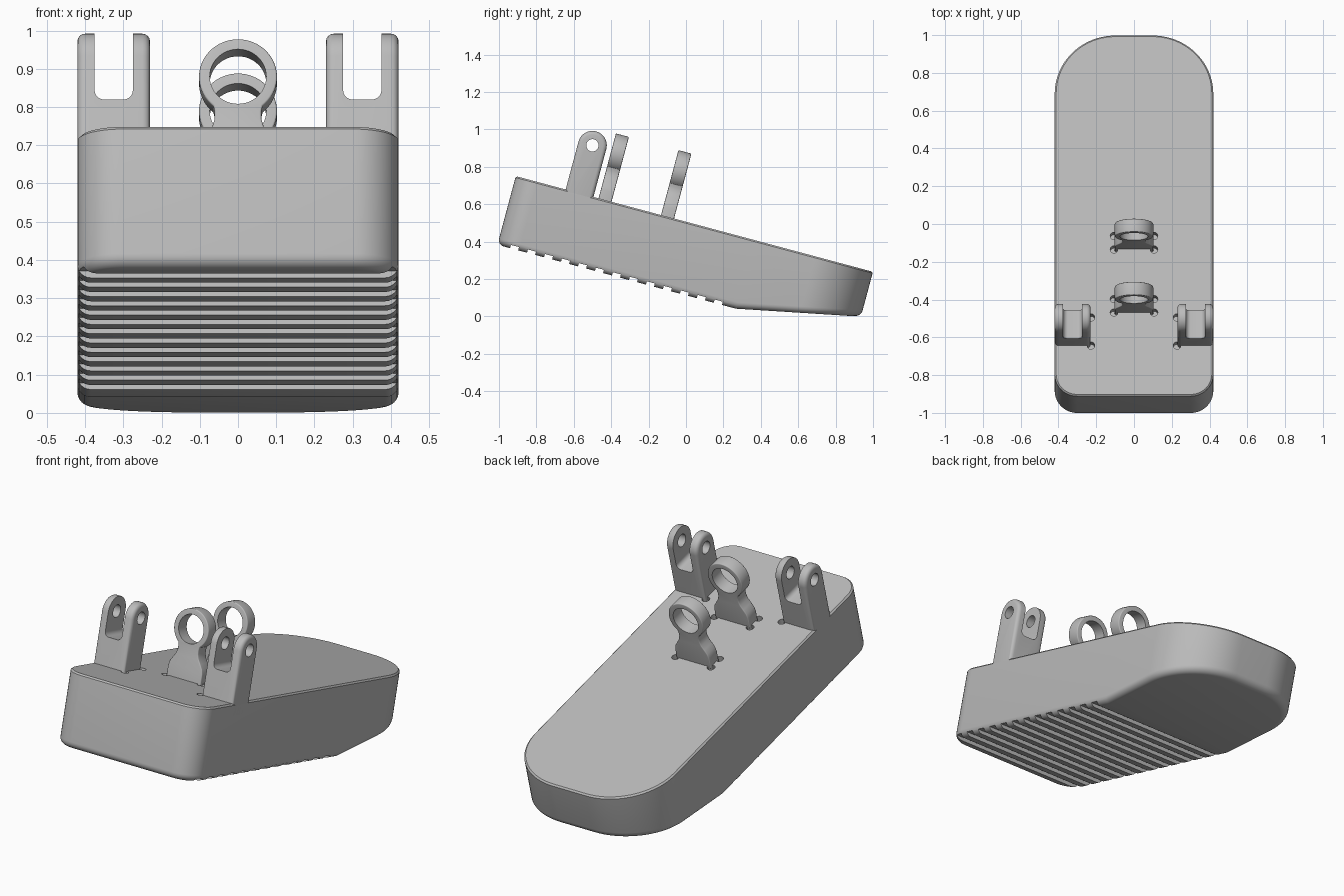
import bpy, bmesh
from math import sin, cos, pi, radians, atan2
from mathutils import Matrix, Vector

cube = bpy.data.objects.get("Cube")
if cube:
    bpy.data.objects.remove(cube)

grey = bpy.data.materials.new("plain grey")
grey.use_nodes = True
COLOUR = (0.5, 0.5, 0.5, 1)
grey.diffuse_color = COLOUR
grey.node_tree.nodes["Principled BSDF"].inputs["Base Color"].default_value = COLOUR

# Local frame: x across, y along the deck, z out of the deck; then tilted
TILT = Matrix.Translation((0, -0.91, 0.75)) @ Matrix.Rotation(radians(-15), 4, "X")
HALF, LENGTH, DEPTH, TAIL, BEND = 0.42, 1.977, 0.38, 0.248, 1.32


def finish(bm, name):
    bmesh.ops.recalc_face_normals(bm, faces=bm.faces)
    bm.transform(TILT)
    mesh = bpy.data.meshes.new(name)
    bm.to_mesh(mesh)
    bm.free()
    mesh.materials.append(grey)
    obj = bpy.data.objects.new(name, mesh)
    bpy.context.collection.objects.link(obj)
    return obj


def arc(cx, cy, r, start, end, steps):
    angles = [radians(start + (end - start) * i / steps) for i in range(steps + 1)]
    return [(cx + r * cos(a), cy + r * sin(a)) for a in angles]


def add_prism(bm, points, axis, lo, hi, bevel=0):
    """Extrude a 2D outline along the given axis, optionally rounding both rims."""
    def place(p, q):
        return Vector({"x": (q, p[0], p[1]), "y": (p[0], q, p[1]), "z": (p[0], p[1], q)}[axis])
    ends = [[bm.verts.new(place(p, q)) for p in points] for q in (lo, hi)]
    caps = [bm.faces.new(ring) for ring in ends]
    n = len(points)
    for i in range(n):
        j = (i + 1) % n
        bm.faces.new((ends[0][i], ends[0][j], ends[1][j], ends[1][i]))
    if bevel:
        bmesh.ops.recalc_face_normals(bm, faces=bm.faces)
        rims = list({e for f in caps for e in f.edges})
        bmesh.ops.bevel(bm, geom=rims, offset=bevel, segments=4, profile=0.5,
                        affect="EDGES", clamp_overlap=True)


def prism(name, points, axis, lo, hi, bevel=0):
    bm = bmesh.new()
    add_prism(bm, points, axis, lo, hi, bevel)
    return finish(bm, name)


def activate(obj):
    bpy.ops.object.select_all(action="DESELECT")
    obj.select_set(True)
    bpy.context.view_layer.objects.active = obj


def cut(obj, *cutters):
    activate(obj)
    for cutter in cutters:
        cutter.hide_render = True
        mod = obj.modifiers.new("cut", "BOOLEAN")
        mod.operation, mod.solver, mod.object = "DIFFERENCE", "EXACT", cutter
        bpy.ops.object.modifier_apply(modifier=mod.name)
        bpy.data.objects.remove(cutter)


def smooth(obj):
    activate(obj)
    bpy.ops.object.shade_smooth_by_angle(angle=radians(32))


# Body: rounded plan outline lofted down to a bent, filleted underside
def outline(inset):
    w, front, back = HALF - inset, 0.12, 0.32
    half = arc(HALF - front, front, front - inset, -90, 0, 10)
    half += [(w, BEND)]
    half += arc(HALF - back, LENGTH - back, back - inset, 0, 90, 20)
    return half + [(-x, y) for x, y in reversed(half)]


def underside(y):
    return -DEPTH + max(0, y - BEND) / (LENGTH - BEND) * (DEPTH - TAIL)


def build_body():
    bm = bmesh.new()
    rings = []
    for inset in (0.008, 0.003, 0):
        drop = 0.008 - inset
        rings.append([bm.verts.new((x, y, -drop)) for x, y in outline(inset)])
    fillet, steps = 0.035, 6
    for i in range(steps + 1):
        a = pi / 2 * i / steps
        inset, lift = fillet * (1 - cos(a)), fillet * (1 - sin(a))
        rings.append([bm.verts.new((x, y, underside(y) + lift)) for x, y in outline(inset)])
    n = len(rings[0])
    for upper, lower in zip(rings, rings[1:]):
        for i in range(n):
            j = (i + 1) % n
            bm.faces.new((upper[i], upper[j], lower[j], lower[i]))
    bm.faces.new(rings[0])
    # flat sole and rising tail meet along the bend line
    base, k = rings[-1], 11
    bm.faces.new(base[:k + 1] + base[n - 1 - k:])
    bm.faces.new(base[k:n - k])
    return finish(bm, "body")


body = build_body()

# Grip grooves across the sole
bm = bmesh.new()
for i in range(13):
    y = 0.07 + i * 0.094
    add_prism(bm, [(y, -0.5), (y + 0.045, -0.5), (y + 0.045, -0.362), (y, -0.362)], "x", -0.6, 0.6)
grooves = finish(bm, "groove_cutter")

# Small relief holes at the feet of the lugs and rings
RINGS = {"front_ring": 0.494, "rear_ring": 0.84}
LUG_Y, LUG_Z, LUG_R = 0.353, 0.265, 0.077
spots = [(0.228, LUG_Y - LUG_R), (0.228, LUG_Y + LUG_R)]
for y in RINGS.values():
    spots += [(0.106, y - 0.037), (0.106, y + 0.037)]
bm = bmesh.new()
for x, y in spots:
    for side in (-1, 1):
        add_prism(bm, arc(side * x, y, 0.02, 0, 345, 23), "z", -0.05, 0.05)
reliefs = finish(bm, "relief_cutter")
cut(body, grooves, reliefs)
smooth(body)

# Forked lugs: rounded tab, slotted down the middle and drilled across
tab = [(LUG_Y + LUG_R, -0.08)] + arc(LUG_Y, LUG_Z, LUG_R, 0, 180, 24) + [(LUG_Y - LUG_R, -0.08)]
for name, side in (("left_lug", 1), ("right_lug", -1)):
    a, b = sorted((side * 0.23, side * HALF))
    lug = prism(name, tab, "x", a, b, bevel=0.02)
    c, d = sorted((side * 0.275, side * 0.375))
    r, floor = 0.025, 0.146
    slot = arc(c + r, floor + r, r, 180, 270, 6) + arc(d - r, floor + r, r, 270, 360, 6)
    slot += [(d, 0.5), (c, 0.5)]
    cut(lug, prism("slot_cutter", slot, "y", 0.1, 0.6),
        prism("pin_cutter", arc(LUG_Y, LUG_Z, 0.033, 0, 348.75, 31), "x", a - 0.1, b + 0.1))
    smooth(lug)

# Cable rings: broad foot, narrow neck and open eye
EYE_Z, EYE_R = 0.257, 0.102
foot = [(0.102, -0.05), (0.102, 0.05), (0.096, 0.075), (0.082, 0.098),
        (0.068, 0.12), (0.061, 0.143), (0.061, 0.163)]
start = atan2(-0.08, 0.065) * 180 / pi
shape = foot + arc(0, EYE_Z, EYE_R, start, 180 - start, 48) + [(-x, z) for x, z in reversed(foot)]
for name, y in RINGS.items():
    ring = prism(name, shape, "y", y - 0.036, y + 0.036, bevel=0.005)
    cut(ring, prism("eye_cutter", arc(0, EYE_Z, 0.074, 0, 352.5, 47), "y", y - 0.1, y + 0.1))
    smooth(ring)
